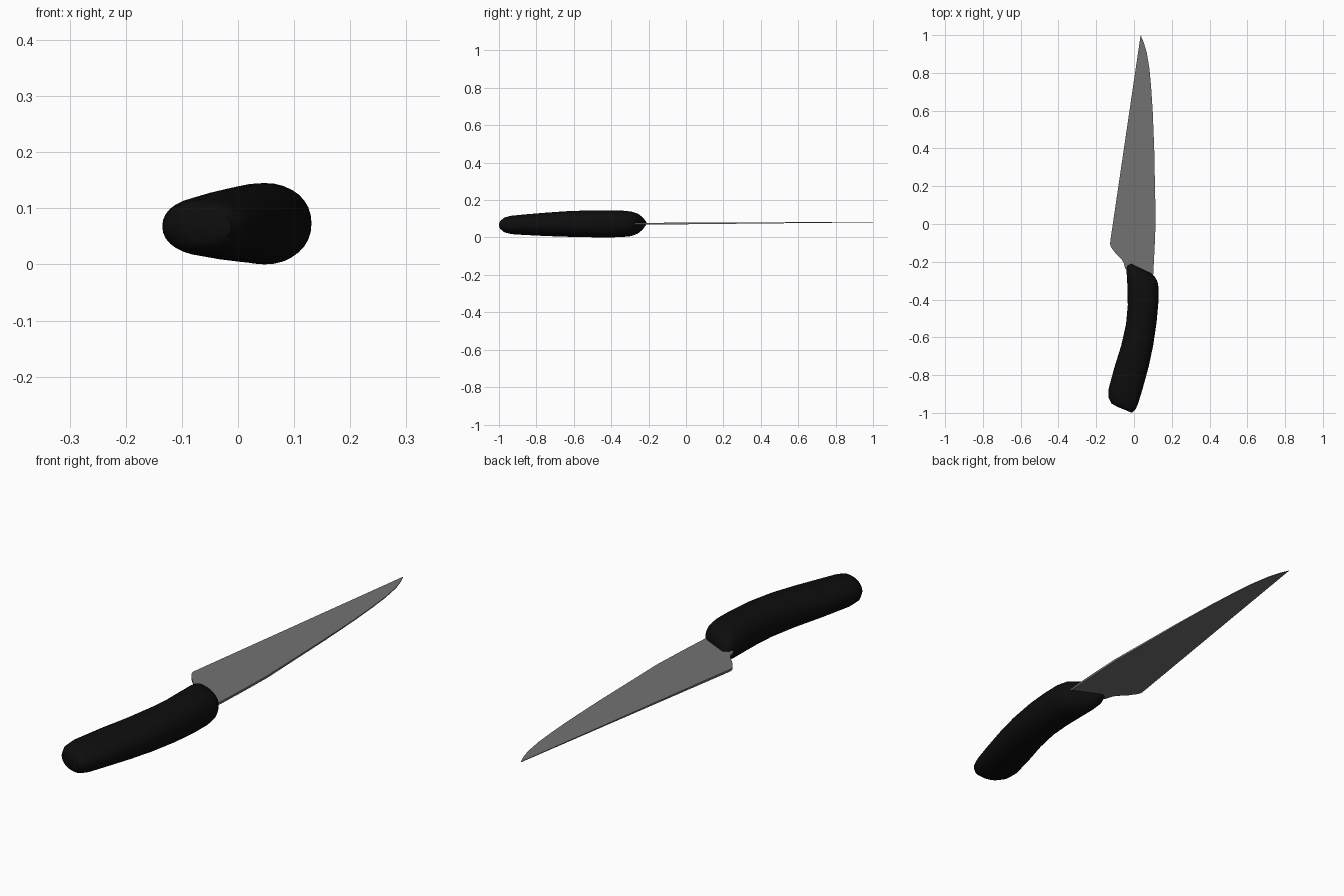
import bpy, bmesh, math


def material(name, colour):
    m = bpy.data.materials.new(name)
    m.diffuse_color = (*colour, 1)
    return m


def finish(bm, name, mat, angle):
    bmesh.ops.recalc_face_normals(bm, faces=bm.faces)
    me = bpy.data.meshes.new(name)
    bm.to_mesh(me)
    bm.free()
    me.materials.append(mat)
    ob = bpy.data.objects.new(name, me)
    bpy.context.collection.objects.link(ob)
    bpy.ops.object.select_all(action='DESELECT')
    ob.select_set(True)
    bpy.context.view_layer.objects.active = ob
    bpy.ops.object.shade_smooth_by_angle(angle=math.radians(angle))
    return ob


black = material("handle black", (0.004, 0.004, 0.004))
steel = material("blade steel", (0.17, 0.17, 0.17))

# Handle: slanted elliptical rings; left x, y, right x, y, centre z, half height
rings = [
    (-0.090, -0.967, -0.012, -0.999, 0.067, 0.026),
    (-0.120, -0.950, 0.008, -0.982, 0.067, 0.041),
    (-0.134, -0.920, 0.022, -0.950, 0.067, 0.049),
    (-0.135, -0.875, 0.045, -0.875, 0.068, 0.054),
    (-0.104, -0.760, 0.079, -0.750, 0.070, 0.062),
    (-0.068, -0.645, 0.102, -0.640, 0.072, 0.068),
    (-0.042, -0.530, 0.119, -0.525, 0.073, 0.0715),
    (-0.033, -0.430, 0.128, -0.430, 0.0725, 0.0725),
    (-0.034, -0.340, 0.131, -0.350, 0.073, 0.071),
    (-0.038, -0.275, 0.127, -0.315, 0.073, 0.066),
    (-0.040, -0.240, 0.120, -0.296, 0.074, 0.056),
    (-0.034, -0.221, 0.108, -0.277, 0.075, 0.041),
    (-0.016, -0.211, 0.090, -0.261, 0.076, 0.020),
]
N = 32
bm = bmesh.new()
loops = []
for lx, ly, rx, ry, z, h in rings:
    loop = []
    for i in range(N):
        a = 2 * math.pi * i / N
        c, s = math.cos(a), math.sin(a)
        t = 0.5 + 0.5 * math.copysign(abs(c) ** 0.93, c)
        loop.append(bm.verts.new((lx + (rx - lx) * t, ly + (ry - ly) * t,
                                  z + h * math.copysign(abs(s) ** 0.93, s))))
    loops.append(loop)
for a, b in zip(loops, loops[1:]):
    for i in range(N):
        j = (i + 1) % N
        bm.faces.new((a[i], a[j], b[j], b[i]))
bm.faces.new(loops[0])
bm.faces.new(loops[-1])
finish(bm, "handle", black, 60)

# Blade: outline plate, rising and thinning toward the tip
outline = [
    (0.035, 1.0), (0.052, 0.96), (0.067, 0.91), (0.082, 0.82), (0.091, 0.72),
    (0.099, 0.60), (0.107, 0.40), (0.111, 0.20), (0.115, 0.02), (0.109, -0.13),
    (0.100, -0.30), (-0.02, -0.30), (-0.037, -0.245), (-0.047, -0.235),
    (-0.055, -0.205), (-0.066, -0.187), (-0.100, -0.152), (-0.122, -0.122),
    (-0.127, -0.105), (-0.124, -0.08),
]
bm = bmesh.new()
sides = []
for sign in (1, -1):
    sides.append([bm.verts.new((x, y, 0.075 + 0.007 * y + sign * (0.0045 - 0.0035 * max(y, 0))))
                  for x, y in outline])
    bm.faces.new(sides[-1])
n = len(outline)
for i in range(n):
    j = (i + 1) % n
    bm.faces.new((sides[0][i], sides[0][j], sides[1][j], sides[1][i]))
finish(bm, "blade", steel, 30)
